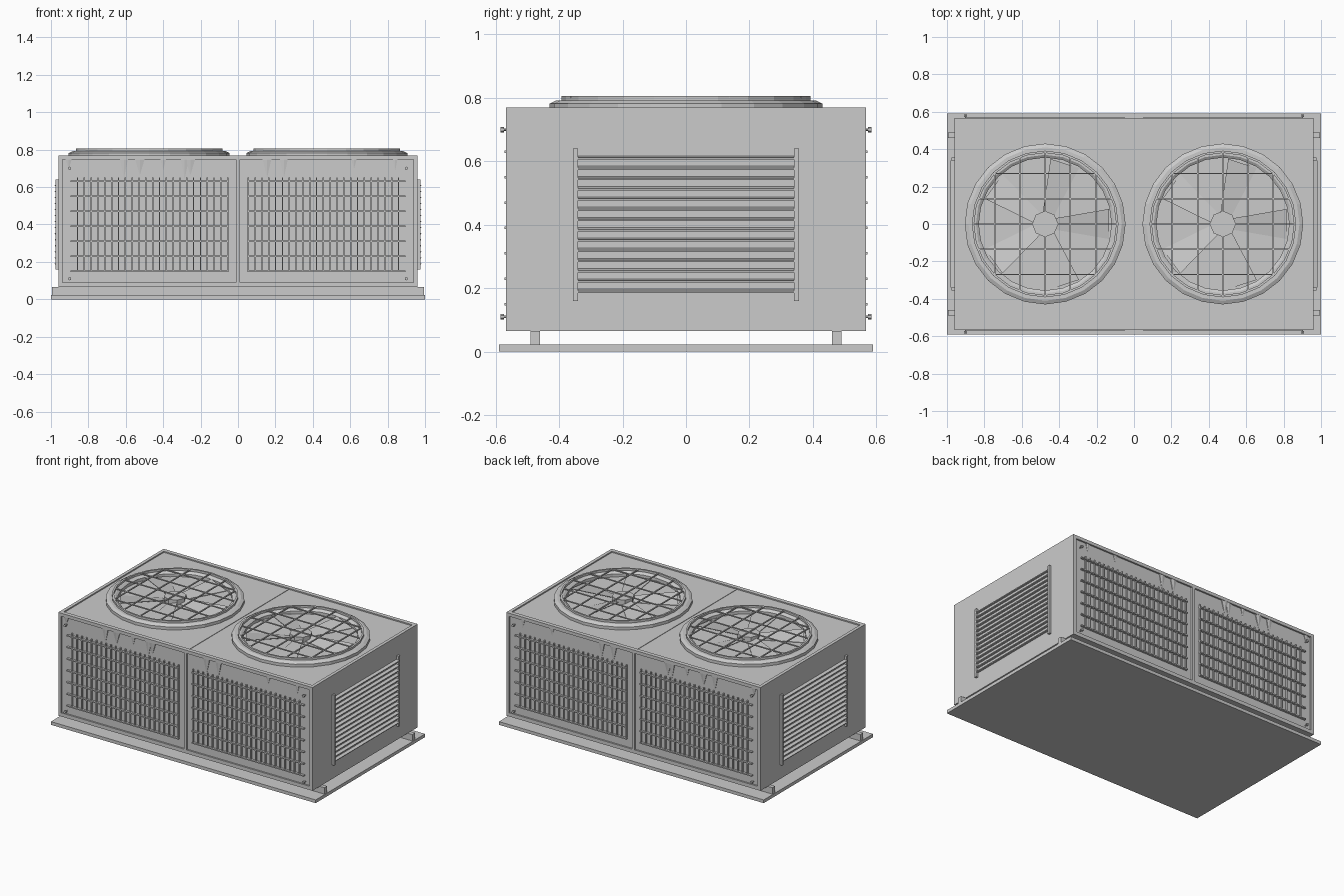
import bpy, bmesh, math
from mathutils import Matrix, Vector

if "Cube" in bpy.data.objects:
    bpy.data.objects.remove(bpy.data.objects["Cube"])


def finish(name, bm):
    bmesh.ops.recalc_face_normals(bm, faces=bm.faces[:])
    me = bpy.data.meshes.new(name)
    bm.to_mesh(me)
    bm.free()
    ob = bpy.data.objects.new(name, me)
    bpy.context.collection.objects.link(ob)
    return ob


def add_box(bm, x0, x1, y0, y1, z0, z1):
    m = Matrix.Translation(((x0 + x1) / 2, (y0 + y1) / 2, (z0 + z1) / 2))
    m = m @ Matrix.Diagonal((abs(x1 - x0), abs(y1 - y0), abs(z1 - z0), 1))
    bmesh.ops.create_cube(bm, size=1, matrix=m)


def boxes(name, items):
    bm = bmesh.new()
    for b in items:
        add_box(bm, *b)
    return finish(name, bm)


def add_cyl(bm, r1, r2, depth, sides, m):
    bmesh.ops.create_cone(bm, cap_ends=True, segments=sides, radius1=r1,
                          radius2=r2, depth=depth, matrix=m)


def lathe(name, profile, sides, centre):
    # closed ring profile of (radius, z)
    bm = bmesh.new()
    rings = []
    for i in range(sides):
        a = 2 * math.pi * i / sides
        rings.append([bm.verts.new((centre + r * math.cos(a), r * math.sin(a), z))
                      for r, z in profile])
    n = len(profile)
    for i in range(sides):
        a, b = rings[i], rings[(i + 1) % sides]
        for j in range(n):
            k = (j + 1) % n
            bm.faces.new((a[j], b[j], b[k], a[k]))
    return finish(name, bm)


# base tray, mounting rails and cabinet
boxes("base_plate", [(-1, 1, -0.59, 0.59, 0, 0.022)])
boxes("mounting_rails", [(-0.995, 0.995, s * 0.475 - 0.015, s * 0.475 + 0.015, 0.012, 0.066)
                         for s in (-1, 1)])
boxes("cabinet", [(-0.955, 0.955, -0.557, 0.557, 0.065, 0.762)])

# frame: corner posts, edge rails, centre posts
frame = []
for s in (-1, 1):
    ya, yb = sorted((s * 0.54, s * 0.568))
    for xa, xb in ((-0.96, -0.938), (-0.01, 0.01), (0.938, 0.96)):
        frame.append((xa, xb, ya, yb, 0.065, 0.77))
    frame.append((-0.96, 0.96, ya, yb, 0.748, 0.77))
    frame.append((-0.96, 0.96, ya, yb, 0.065, 0.09))
    xa, xb = sorted((s * 0.938, s * 0.96))
    frame.append((xa, xb, -0.568, 0.568, 0.065, 0.77))
frame.append((-0.008, 0.008, -0.55, 0.55, 0.755, 0.765))
boxes("cabinet_frame", frame)

# coil guard grilles, two panels per long side
for side, face in ((-1, "front"), (1, "back")):
    for p, label in ((-1, "left"), (1, "right")):
        bars = []
        for i in range(7):
            z = 0.15 + 0.08 * i
            x0, x1 = sorted((p * 0.05, p * 0.895))
            y0, y1 = sorted((side * 0.555, side * 0.572))
            bars.append((x0, x1, y0, y1, z - 0.004, z + 0.004))
        for i in range(23):
            x = p * (0.055 + 0.0365 * i)
            y0, y1 = sorted((side * 0.555, side * 0.567))
            bars.append((x - 0.0035, x + 0.0035, y0, y1, 0.15, 0.652))
        boxes(f"{face}_{label}_grille", bars)

# hanging icicles: x, width, length
icicles = [(-0.905, 0.04, 0.05), (-0.61, 0.05, 0.1), (-0.525, 0.06, 0.085),
           (-0.4, 0.035, 0.06), (-0.285, 0.05, 0.105), (-0.255, 0.06, 0.085),
           (0.155, 0.055, 0.1), (0.245, 0.05, 0.1), (0.62, 0.035, 0.05), (0.84, 0.03, 0.06)]
for side, face in ((-1, "front"), (1, "back")):
    bm = bmesh.new()
    for x, w, h in icicles:
        m = Matrix.Translation((x, side * 0.559, 0.75 - h / 2)) @ Matrix.Diagonal((1, 0.3, 1, 1))
        add_cyl(bm, 0.001, w / 2, h, 6, m)
    finish(f"{face}_icicles", bm)

# panel bolts
bm = bmesh.new()
for s in (-1, 1):
    for x in (-0.9, 0.9):
        for z in (0.11, 0.7):
            rot = Matrix.Rotation(math.pi / 2, 4, 'X')
            add_cyl(bm, 0.009, 0.009, 0.012, 6, Matrix.Translation((x, s * 0.579, z)) @ rot)
            add_cyl(bm, 0.004, 0.004, 0.025, 6, Matrix.Translation((x, s * 0.565, z)) @ rot)
finish("panel_bolts", bm)

# end louvres with tilted slats
for s, label in ((-1, "left"), (1, "right")):
    bm = bmesh.new()
    for i in range(14):
        m = (Matrix.Translation((s * 0.967, 0, 0.192 + 0.0323 * i))
             @ Matrix.Rotation(s * math.radians(15), 4, 'Y')
             @ Matrix.Diagonal((0.026, 0.68, 0.006, 1)))
        bmesh.ops.create_cube(bm, size=1, matrix=m)
    finish(f"{label}_louvre_slats", bm)
    xa, xb = sorted((s * 0.95, s * 0.976))
    boxes(f"{label}_louvre_frame", [(xa, xb, t * 0.348 - 0.008, t * 0.348 + 0.008, 0.16, 0.64)
                                    for t in (-1, 1)])

# roof fans
for s, label in ((-1, "left"), (1, "right")):
    c = s * 0.475
    lathe(f"{label}_fan_shroud", [(0.43, 0.755), (0.43, 0.782), (0.41, 0.792),
                                  (0.37, 0.792), (0.355, 0.782), (0.355, 0.755)], 24, c)
    lathe(f"{label}_guard_rim", [(0.392, 0.785), (0.392, 0.806), (0.38, 0.806), (0.38, 0.785)], 24, c)

    # square wire guard clipped to the circle
    bars = []
    for k in range(-2, 3):
        d = 0.135 * k
        h = math.sqrt(0.388 ** 2 - d * d)
        bars.append((c + d - 0.004, c + d + 0.004, -h, h, 0.799, 0.805))
        bars.append((c - h, c + h, d - 0.004, d + 0.004, 0.799, 0.805))
    boxes(f"{label}_fan_guard", bars)

    # hub and pitched blades
    bm = bmesh.new()
    add_cyl(bm, 0.07, 0.07, 0.04, 8, Matrix.Translation((c, 0, 0.778)))
    finish(f"{label}_fan_hub", bm)
    bm = bmesh.new()
    for k in range(5):
        m = Matrix.Translation((c, 0, 0)) @ Matrix.Rotation(k * math.tau / 5, 4, 'Z')
        outline = [(0.05, -0.03, 0.767), (0.34, -0.08, 0.765),
                   (0.34, 0.08, 0.785), (0.05, 0.03, 0.782)]
        low = [bm.verts.new(m @ Vector((x, y, z - 0.004))) for x, y, z in outline]
        top = [bm.verts.new(m @ Vector(p)) for p in outline]
        bm.faces.new(low[::-1])
        bm.faces.new(top)
        for i in range(4):
            j = (i + 1) % 4
            bm.faces.new((low[i], low[j], top[j], top[i]))
    finish(f"{label}_fan_blades", bm)
